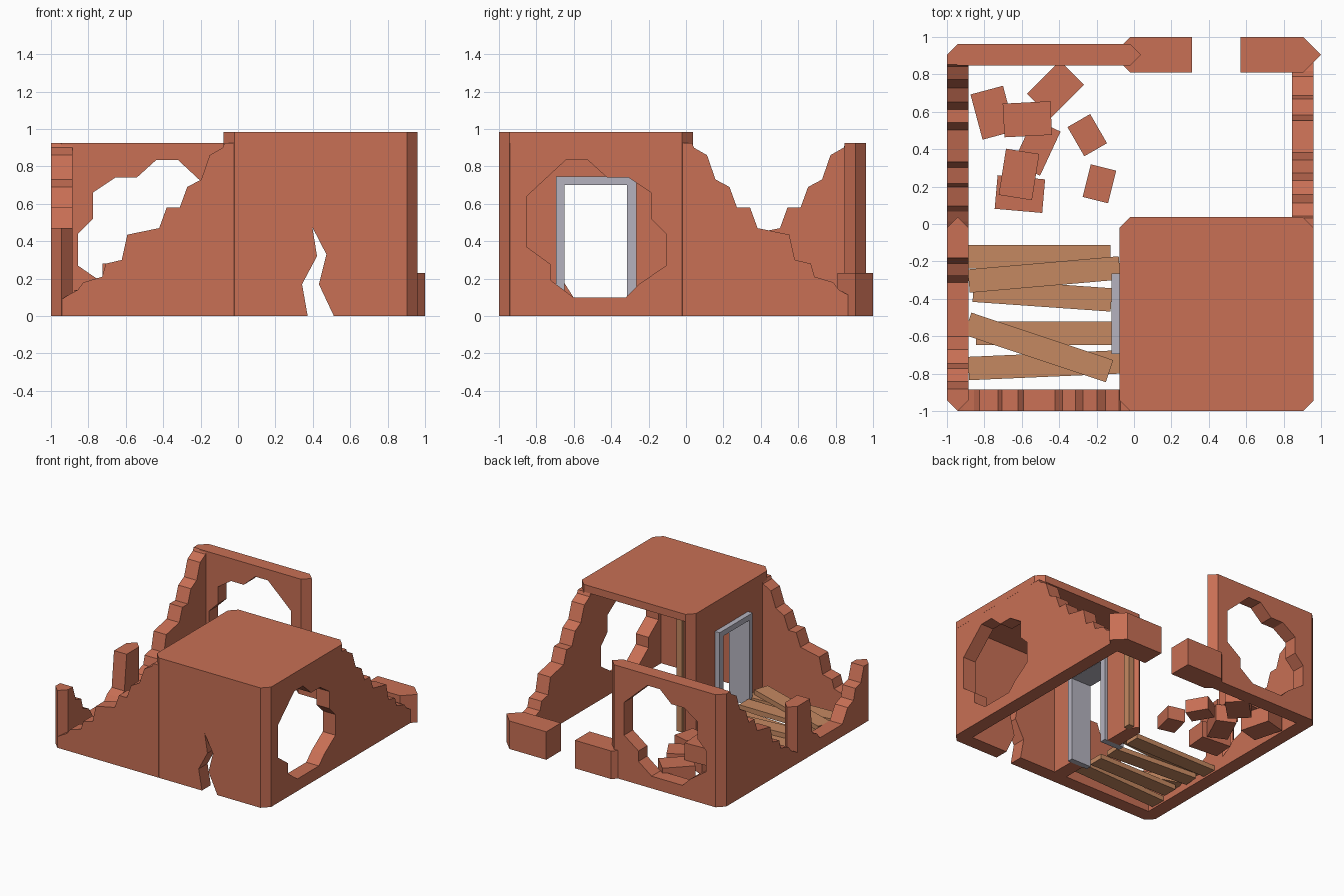
import bpy, bmesh
from math import radians
from mathutils import Matrix, Vector

if "Cube" in bpy.data.objects:
    bpy.data.objects.remove(bpy.data.objects["Cube"])


def material(name, col):
    m = bpy.data.materials.new(name)
    m.diffuse_color = (*col, 1)
    m.use_nodes = True
    m.node_tree.nodes["Principled BSDF"].inputs["Base Color"].default_value = m.diffuse_color
    return m


BRICK = material("terracotta", (0.58, 0.16, 0.09))
WOOD = material("wood", (0.56, 0.25, 0.12))
GREY = material("door_grey", (0.46, 0.45, 0.52))


def prism(name, pts, lo, hi, mat, upright=False):
    """Extrude a 2D outline: along z, or along y when upright."""
    bm = bmesh.new()
    place = (lambda p: (p[0], lo, p[1])) if upright else (lambda p: (p[0], p[1], lo))
    step = Vector((0, hi - lo, 0)) if upright else Vector((0, 0, hi - lo))
    face = bm.faces.new([bm.verts.new(place(p)) for p in pts])
    res = bmesh.ops.extrude_face_region(bm, geom=[face])
    bmesh.ops.translate(bm, vec=step, verts=[v for v in res["geom"] if isinstance(v, bmesh.types.BMVert)])
    bmesh.ops.recalc_face_normals(bm, faces=bm.faces[:])
    me = bpy.data.meshes.new(name)
    bm.to_mesh(me)
    bm.free()
    me.materials.append(mat)
    ob = bpy.data.objects.new(name, me)
    bpy.context.collection.objects.link(ob)
    return ob


def cut(ob, pts, op):
    """Boolean an upright outline through a panel, then drop the cutter."""
    c = prism("cutter", pts, -0.4, 0.4, BRICK, True)
    mod = ob.modifiers.new("cut", "BOOLEAN")
    mod.operation, mod.solver, mod.object = op, "EXACT", c
    dg = bpy.context.evaluated_depsgraph_get()
    me = bpy.data.meshes.new_from_object(ob.evaluated_get(dg))
    ob.modifiers.clear()
    ob.data = me
    bpy.data.objects.remove(c)


def panel(name, cx, cy, angle, outline=None, op="DIFFERENCE", half=0.5185, t=0.0575, h=0.925):
    """Wall slab with pointed ends, centred on its middle and turned in plan."""
    e = half - t
    plan = [(-half, 0), (-e, -t), (e, -t), (half, 0), (e, t), (-e, t)]
    ob = prism(name, plan, 0, h, BRICK)
    if outline:
        cut(ob, outline, op)
    ob.matrix_world = Matrix.Translation((cx, cy, 0)) @ Matrix.Rotation(radians(angle), 4, "Z")
    return ob


def box(name, x, y, z, sx, sy, sz, rot, mat):
    ob = prism(name, [(-sx/2, -sy/2), (sx/2, -sy/2), (sx/2, sy/2), (-sx/2, sy/2)], 0, sz, mat)
    ob.location = (x, y, z)
    ob.rotation_euler = (0, 0, radians(rot))
    return ob


M, P, E = -0.4815, 0.4425, 0.905      # panel centres and outer wall line
L = -0.9425

# Broken wall outlines
stair = [(-0.6, -0.1), (-0.6, 1.0), (-0.44, 1.0), (-0.40, 0.9), (-0.33, 0.86), (-0.285, 0.73), (-0.21, 0.69),
         (-0.17, 0.58), (-0.10, 0.58), (-0.06, 0.47), (0.11, 0.435), (0.14, 0.30), (0.225, 0.28),
         (0.245, 0.21), (0.345, 0.18), (0.375, 0.14), (0.43, 0.11), (0.46, 0.09), (0.46, -0.1)]
hole = [(-0.37, 0.37), (-0.37, 0.64), (-0.16, 0.835), (-0.045, 0.835), (0.06, 0.74), (0.175, 0.74),
        (0.295, 0.66), (0.295, 0.52), (0.375, 0.44), (0.375, 0.27), (0.23, 0.17), (0.16, 0.10),
        (-0.12, 0.10), (-0.24, 0.19), (-0.24, 0.275)]
crack = [(-0.07, -0.1), (-0.07, 0), (-0.10, 0.17), (-0.02, 0.32), (-0.045, 0.475),
         (0.03, 0.33), (-0.01, 0.17), (0.07, 0), (0.07, -0.1)]
dip = [(-0.6, -0.1), (-0.6, 0.47), (-0.40, 0.47), (-0.36, 0.35), (-0.29, 0.33), (-0.265, 0.24),
       (-0.19, 0.21), (-0.12, 0.10), (0.17, 0.10), (0.21, 0.15), (0.27, 0.18), (0.30, 0.47),
       (0.6, 0.47), (0.6, -0.1)]
door = [(-0.19, -0.1), (-0.19, 0.72), (0.19, 0.72), (0.19, -0.1)]
gap = [(-0.133, -0.1), (-0.133, 0.5), (0.128, 0.5), (0.128, -0.1)]

# Walls
panel("front_wall_stepped", M, L, 180, stair, "INTERSECT")
panel("front_wall_cracked", P, L, 0, crack)
panel("right_wall_holed", E - 0.002, M, 90, hole)
panel("right_wall_stepped", E - 0.002, P, 90, stair, "INTERSECT")
panel("left_wall_stepped", L, P, -90, stair, "INTERSECT")
panel("left_wall_broken", L, M, 90, dip, "INTERSECT")
panel("back_wall_holed", M, E, 180, hole)
panel("back_wall_low", P, E, 0, gap, half=0.5575, t=0.095, h=0.23)
panel("inner_wall", -0.02, M, 90, door)

# Roof slab over the front right room
a, b, c, d, k = -0.0775, 0.961, -1.0, 0.037, 0.0575
prism("roof", [(a + k, c), (b - k, c), (b, c + k), (b, d - k), (b - k, d), (a + k, d), (a, d - k), (a, c + k)],
      0.925, 0.985, BRICK)

# Door frame and wooden edge post
frame = prism("door_frame", [(-0.215, 0), (-0.17, 0), (-0.17, 0.7), (0.165, 0.7), (0.165, 0),
                             (0.215, 0), (0.215, 0.745), (-0.215, 0.745)], -0.085, 0.1, GREY, True)
frame.matrix_world = Matrix.Translation((-0.02, -0.48, 0)) @ Matrix.Rotation(radians(90), 4, "Z")
box("edge_post", 0.045, -0.005, 0, 0.05, 0.06, 0.925, 0, WOOD)

# Floor planks: centre x, y, z, length, angle
for i, (x, y, z, ln, r) in enumerate([
        (-0.51, -0.175, 0.015, 0.77, 0), (-0.48, -0.27, 0.058, 0.81, 5),
        (-0.49, -0.38, 0.015, 0.74, -4), (-0.48, -0.585, 0.015, 0.73, 0),
        (-0.48, -0.755, 0.015, 0.81, 2.5), (-0.51, -0.66, 0.058, 0.8, -18.5)]):
    box(f"plank_{i + 1}", x, y, z, ln, 0.125, 0.04, r, WOOD)

# Fallen rubble blocks: centre x, y, z, size x, size y, angle
for i, (x, y, z, sx, sy, r) in enumerate([
        (-0.755, 0.595, 0, 0.18, 0.25, 15), (-0.42, 0.72, 0, 0.25, 0.18, 45),
        (-0.57, 0.56, 0.14, 0.255, 0.18, 3), (-0.52, 0.41, 0, 0.16, 0.26, -25),
        (-0.25, 0.475, 0, 0.14, 0.18, 30), (-0.185, 0.215, 0, 0.14, 0.18, -14),
        (-0.615, 0.265, 0.14, 0.18, 0.25, -9), (-0.61, 0.16, 0, 0.255, 0.18, -5)]):
    box(f"rubble_{i + 1}", x, y, z, sx, sy, 0.14 if sx > 0.15 else 0.11, r, BRICK)
